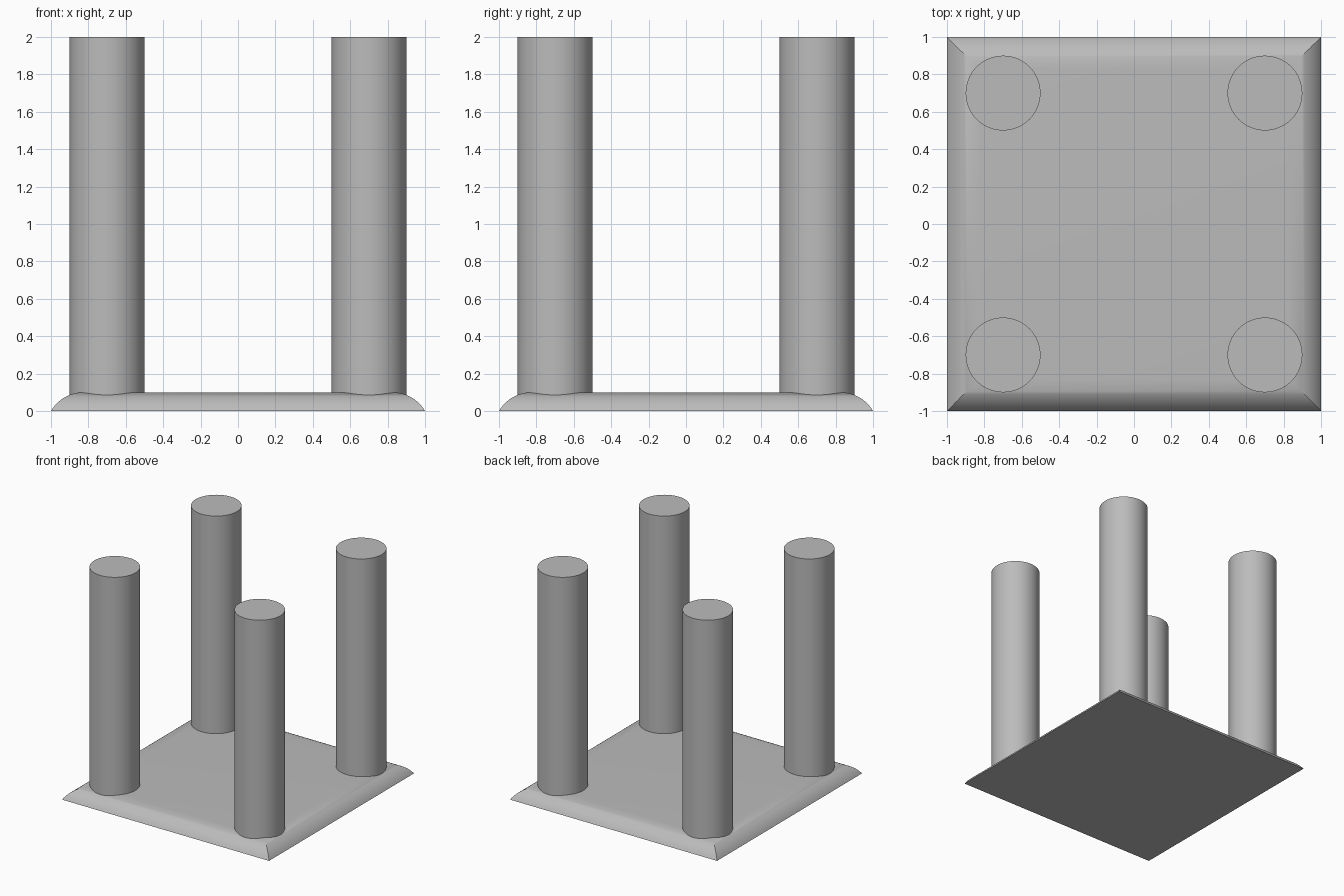
import bpy, bmesh, math

if "Cube" in bpy.data.objects:
    bpy.data.objects.remove(bpy.data.objects["Cube"])

grey = bpy.data.materials.new("grey")
grey.diffuse_color = (0.5, 0.5, 0.5, 1)
grey.use_nodes = True
grey.node_tree.nodes["Principled BSDF"].inputs["Base Color"].default_value = grey.diffuse_color


def finish(obj):
    obj.data.materials.append(grey)
    bpy.ops.object.select_all(action='DESELECT')
    obj.select_set(True)
    bpy.context.view_layer.objects.active = obj
    bpy.ops.object.shade_smooth_by_angle(angle=math.radians(30))


# Square base with a rounded upper rim: a 60 degree arc with mitred corners
R, H, STEPS = 0.2, 0.1, 12
bm = bmesh.new()
rings = []
for i in range(STEPS + 1):
    a = math.radians(30 + 60 * i / STEPS)
    s = 1 - R * math.cos(math.radians(30)) + R * math.cos(a)
    z = R * math.sin(a) - (R - H)
    rings.append([bm.verts.new((x * s, y * s, z))
                  for x, y in ((-1, -1), (1, -1), (1, 1), (-1, 1))])
for low, high in zip(rings, rings[1:]):
    for k in range(4):
        n = (k + 1) % 4
        bm.faces.new((low[k], low[n], high[n], high[k]))
bm.faces.new(rings[-1])
bm.faces.new(rings[0][::-1])
mesh = bpy.data.meshes.new("base")
bm.to_mesh(mesh)
bm.free()
base = bpy.data.objects.new("base", mesh)
bpy.context.collection.objects.link(base)
finish(base)

# Four round posts, sunk into the base
BOTTOM, TOP = 0.04, 2.0
for side, x in (("left", -0.7), ("right", 0.7)):
    for end, y in (("front", -0.7), ("back", 0.7)):
        bpy.ops.mesh.primitive_cylinder_add(
            vertices=64, radius=0.2, depth=TOP - BOTTOM,
            location=(x, y, (TOP + BOTTOM) / 2))
        post = bpy.context.object
        post.name = f"{end}_{side}_post"
        finish(post)
